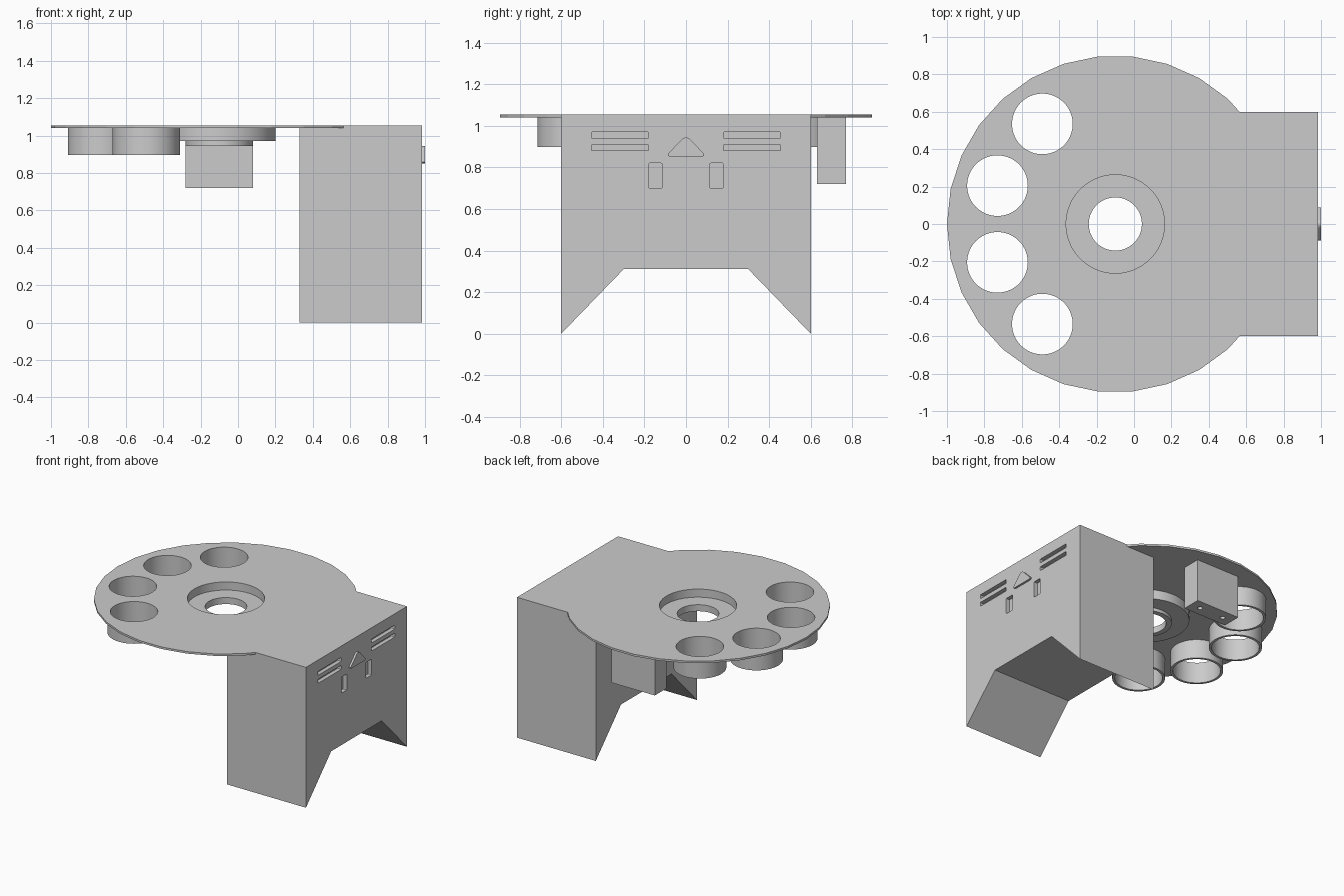
import bpy, bmesh
from math import cos, sin, pi

cube = bpy.data.objects.get("Cube")
if cube:
    bpy.data.objects.remove(cube, do_unlink=True)

grey = bpy.data.materials.new("plain_grey")
grey.use_nodes = True
grey.diffuse_color = (0.6, 0.6, 0.6, 1)
grey.node_tree.nodes["Principled BSDF"].inputs["Base Color"].default_value = (0.6, 0.6, 0.6, 1)

TOP, UNDER = 1.055, 1.04      # plate faces
FACE = 0.985                  # outer face of the body
HUB = -0.1                    # x of the disc centre


def finish(name, bm):
    bmesh.ops.recalc_face_normals(bm, faces=bm.faces)
    mesh = bpy.data.meshes.new(name)
    bm.to_mesh(mesh)
    bm.free()
    mesh.materials.append(grey)
    obj = bpy.data.objects.new(name, mesh)
    bpy.context.collection.objects.link(obj)
    return obj


def prism(name, outline, lo, hi, axis="z"):
    """Extrude a 2D outline: (x, y) along z, or (y, z) along x."""
    bm = bmesh.new()
    place = (lambda a, b: (a, b, lo)) if axis == "z" else (lambda a, b: (lo, a, b))
    face = bm.faces.new([bm.verts.new(place(a, b)) for a, b in outline])
    new = bmesh.ops.extrude_face_region(bm, geom=[face])["geom"]
    step = (0, 0, hi - lo) if axis == "z" else (hi - lo, 0, 0)
    bmesh.ops.translate(bm, vec=step, verts=[v for v in new if isinstance(v, bmesh.types.BMVert)])
    return finish(name, bm)


def circle(x, y, r, n=96):
    return [(x + r * cos(2 * pi * i / n), y + r * sin(2 * pi * i / n)) for i in range(n)]


def rect(a0, a1, b0, b1):
    return [(a0, b0), (a1, b0), (a1, b1), (a0, b1)]


def rounded(points, r, n=5):
    """Soften the corners of an outline with small quadratic arcs."""
    out = []
    for i, (px, py) in enumerate(points):
        ends = []
        for qx, qy in (points[i - 1], points[(i + 1) % len(points)]):
            d = ((qx - px) ** 2 + (qy - py) ** 2) ** 0.5
            ends.append((px + (qx - px) * r / d, py + (qy - py) * r / d))
        for k in range(n + 1):
            t = k / n
            out.append(tuple((1 - t) ** 2 * a + 2 * t * (1 - t) * p + t * t * b
                             for a, p, b in zip(ends[0], (px, py), ends[1])))
    return out


def lathe(name, profile, x, y, n=96):
    """Turn a closed (radius, z) profile around a vertical axis."""
    bm = bmesh.new()
    rings = [[bm.verts.new((cx, cy, z)) for cx, cy in circle(x, y, r, n)] for r, z in profile]
    for i, ring in enumerate(rings):
        prev = rings[i - 1]
        for k in range(n):
            j = (k + 1) % n
            bm.faces.new((prev[k], prev[j], ring[j], ring[k]))
    obj = finish(name, bm)
    smooth(obj)
    return obj


def activate(obj):
    bpy.ops.object.select_all(action="DESELECT")
    obj.select_set(True)
    bpy.context.view_layer.objects.active = obj


def smooth(obj):
    activate(obj)
    bpy.ops.object.shade_smooth_by_angle(angle=0.15)


def boolean(obj, tool, operation="DIFFERENCE"):
    activate(obj)
    mod = obj.modifiers.new("shape", "BOOLEAN")
    mod.operation, mod.solver, mod.object = operation, "EXACT", tool
    bpy.ops.object.modifier_apply(modifier=mod.name)
    bpy.data.objects.remove(tool, do_unlink=True)


# Body with a trapezoid notch between its feet, joined to the round plate
body = prism("body_and_plate", [(-0.6, 0), (-0.3, 0.31), (0.3, 0.31), (0.6, 0), (0.6, TOP), (-0.6, TOP)],
             0.33, FACE, "x")
boolean(body, prism("disc", circle(HUB, 0, 0.9, 30), UNDER, TOP), "UNION")

# Holes through the plate
cup_spots = [(x, s * y) for x, y in ((-0.49, 0.535), (-0.73, 0.205)) for s in (1, -1)]
for x, y, r in [(HUB, 0, 0.263)] + [(x, y, 0.162) for x, y in cup_spots]:
    boolean(body, prism("hole_cutter", circle(x, y, r), UNDER - 0.02, TOP + 0.02))

# Recessed slots and upright windows on the outer face
for side in (1, -1):
    for a0, a1, z0, z1 in ((0.18, 0.455, 0.94, 0.97), (0.18, 0.455, 0.88, 0.91), (0.115, 0.18, 0.7, 0.82)):
        a, b = sorted((side * a0, side * a1))
        boolean(body, prism("slot_cutter", rounded(rect(a, b, z0, z1), 0.006, 2), FACE - 0.03, FACE + 0.05, "x"))

# Raised triangle with rounded corners
prism("triangle_badge", rounded([(-0.1, 0.852), (0.1, 0.852), (0, 0.955)], 0.03), FACE - 0.01, 1.0, "x")

# Open tubes under the plate
for i, (x, y) in enumerate(cup_spots):
    lathe(f"tube_{i + 1}", [(0.162, UNDER), (0.162, 0.897), (0.18, 0.897), (0.18, UNDER)], x, y)

# Stepped collar under the central recess
lathe("collar", [(0.263, UNDER), (0.263, 0.994), (0.142, 0.994), (0.142, 0.945),
                 (0.18, 0.945), (0.18, 0.97), (0.3, 0.97), (0.3, UNDER)], HUB, 0)

# Hanging block with two pin holes in its base
block = prism("hanging_block", rect(-0.28, 0.08, 0.63, 0.77), 0.72, UNDER)
for x in (HUB - 0.1, HUB + 0.1):
    boolean(block, prism("pin_cutter", circle(x, 0.7, 0.018, 24), 0.7, 0.77))
